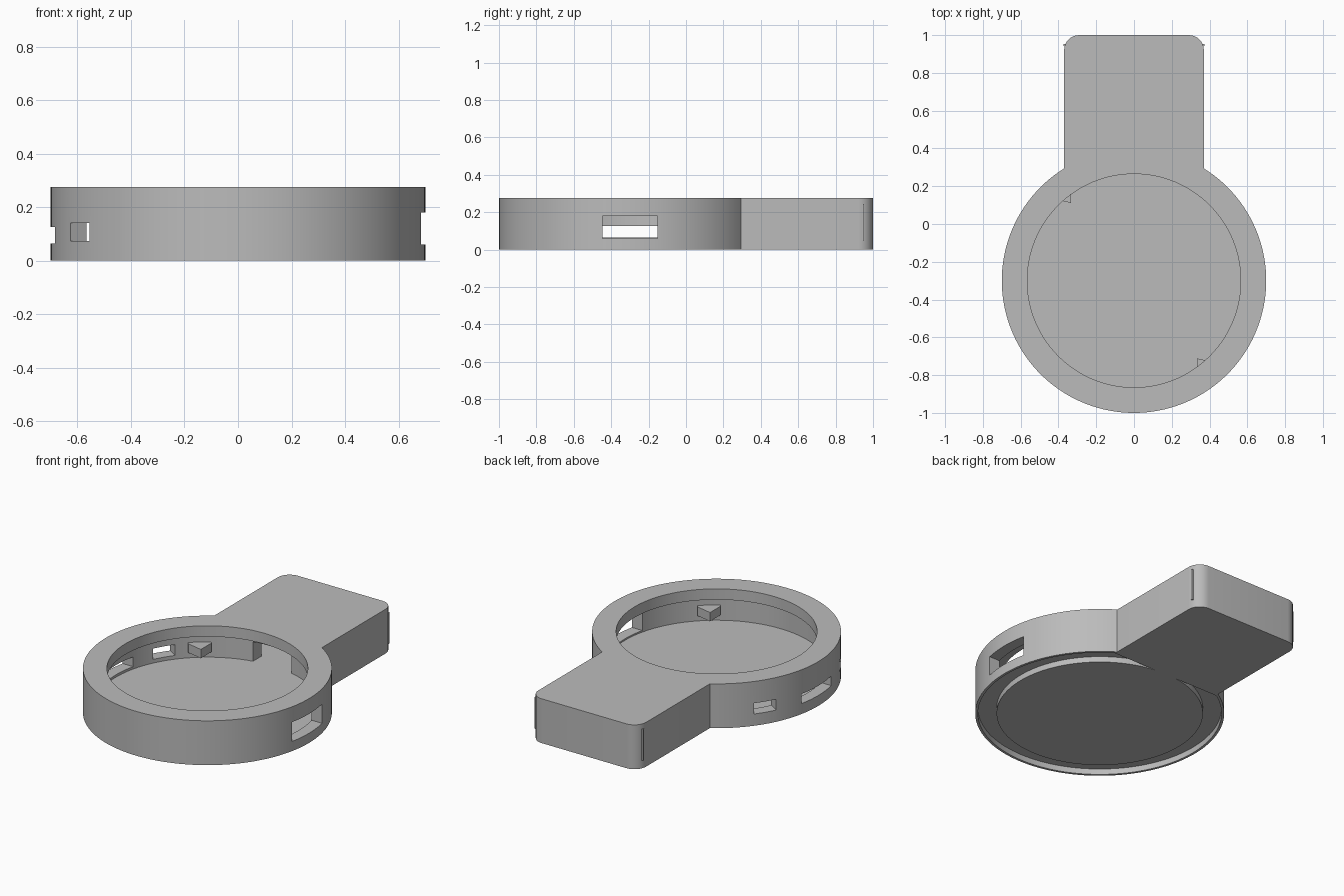
import bpy, bmesh, math
from mathutils import Matrix, Vector

if "Cube" in bpy.data.objects:
    bpy.data.objects.remove(bpy.data.objects["Cube"], do_unlink=True)

CY = -0.30          # ring centre along y
H = 0.275           # overall height
FLOOR, LIP = 0.05, 0.208

grey = bpy.data.materials.new("plain_grey")
grey.use_nodes = True
GREY = (0.5, 0.5, 0.5, 1)
grey.diffuse_color = GREY
grey.node_tree.nodes["Principled BSDF"].inputs["Base Color"].default_value = GREY


def prism(name, pts, z0, z1):
    """Extrude a flat outline from z0 to z1."""
    bm = bmesh.new()
    face = bm.faces.new([bm.verts.new((x, y, z0)) for x, y in pts])
    top = bmesh.ops.extrude_face_region(bm, geom=[face])["geom"]
    bmesh.ops.translate(bm, vec=(0, 0, z1 - z0),
                        verts=[v for v in top if isinstance(v, bmesh.types.BMVert)])
    bmesh.ops.recalc_face_normals(bm, faces=bm.faces)
    mesh = bpy.data.meshes.new(name)
    bm.to_mesh(mesh)
    bm.free()
    mesh.materials.append(grey)
    ob = bpy.data.objects.new(name, mesh)
    bpy.context.collection.objects.link(ob)
    return ob


def arc(r, a0, a1, n, cx=0.0, cy=CY):
    return [(cx + r * math.cos(math.radians(a0 + (a1 - a0) * i / n)),
             cy + r * math.sin(math.radians(a0 + (a1 - a0) * i / n))) for i in range(n + 1)]


def disc(name, r, z0, z1):
    return prism(name, arc(r, 0, 360, 128)[:-1], z0, z1)


def box(name, x0, x1, y0, y1, z0, z1):
    return prism(name, [(x0, y0), (x1, y0), (x1, y1), (x0, y1)], z0, z1)


def boolean(target, other, op):
    mod = target.modifiers.new(op, 'BOOLEAN')
    mod.operation, mod.object, mod.solver = op, other, 'EXACT'
    bpy.context.view_layer.objects.active = target
    bpy.ops.object.modifier_apply(modifier=mod.name)
    bpy.data.objects.remove(other, do_unlink=True)


# Body outline: round case running into a rounded rectangular handle
W, R, C = 0.37, 0.70, 0.08
join = math.degrees(math.acos(W / R))
outline = arc(R, 180 - join, 360 + join, 112)
outline += arc(C, 0, 90, 8, W - C, 1 - C) + arc(C, 90, 180, 8, C - W, 1 - C)
body = prism("case_body", outline, 0, H)

# Main cavity and the narrower opening above it
boolean(body, disc("cavity_cutter", 0.63, FLOOR, LIP), 'DIFFERENCE')
boolean(body, disc("opening_cutter", 0.565, LIP - 0.02, H + 0.1), 'DIFFERENCE')

# Hollow handle and the passage into it
boolean(body, box("handle_cutter", -0.31, 0.31, 0.40, 0.94, FLOOR, LIP), 'DIFFERENCE')
boolean(body, box("passage_cutter", -0.12, 0.15, 0.2, 0.45, FLOOR, 0.17), 'DIFFERENCE')

# Groove around the underside, stopping at the handle
groove = disc("groove_cutter", 0.685, -0.1, 0.035)
boolean(groove, disc("groove_core", 0.58, -0.2, 0.2), 'DIFFERENCE')
boolean(groove, box("groove_stop", -1, 1, CY + 0.575, 1, -0.2, 0.2), 'DIFFERENCE')
boolean(body, groove, 'DIFFERENCE')

# Side windows: large on +x, low on -x, with two small angled ones beside it
boolean(body, box("window_a", 0.5, 0.8, CY - 0.147, CY + 0.147, 0.06, 0.18), 'DIFFERENCE')
boolean(body, box("window_b", -0.8, -0.5, CY - 0.147, CY + 0.147, 0.065, 0.125), 'DIFFERENCE')
for side in (-1, 1):
    cutter = box("small_window", 0.5, 0.8, -0.068, 0.068, 0.073, 0.14)
    cutter.data.transform(Matrix.Translation(Vector((0, CY, 0)))
                          @ Matrix.Rotation(math.radians(180 + side * 32), 4, 'Z'))
    boolean(body, cutter, 'DIFFERENCE')

bpy.ops.object.select_all(action='DESELECT')
body.select_set(True)
bpy.context.view_layer.objects.active = body
bpy.ops.object.shade_smooth_by_angle(angle=math.radians(25))

# Wedge-shaped support blocks on opposite sides of the inner wall
for i, angle in enumerate((129, 309)):
    wedge = prism(f"support_wedge_{i + 1}",
                  [(0.64, -0.065), (0.64, 0.065), (0.61, 0.065), (0.53, 0), (0.61, -0.065)],
                  0.09, 0.145)
    wedge.data.transform(Matrix.Translation(Vector((0, CY, 0)))
                         @ Matrix.Rotation(math.radians(angle), 4, 'Z'))

# Thin raised ribs near the rear corners of the handle
for side, name in ((-1, "right"), (1, "left")):
    x = sorted((side * 0.355, side * 0.373))
    box(f"corner_rib_{name}", x[0], x[1], 0.943, 0.953, 0.05, 0.245)
